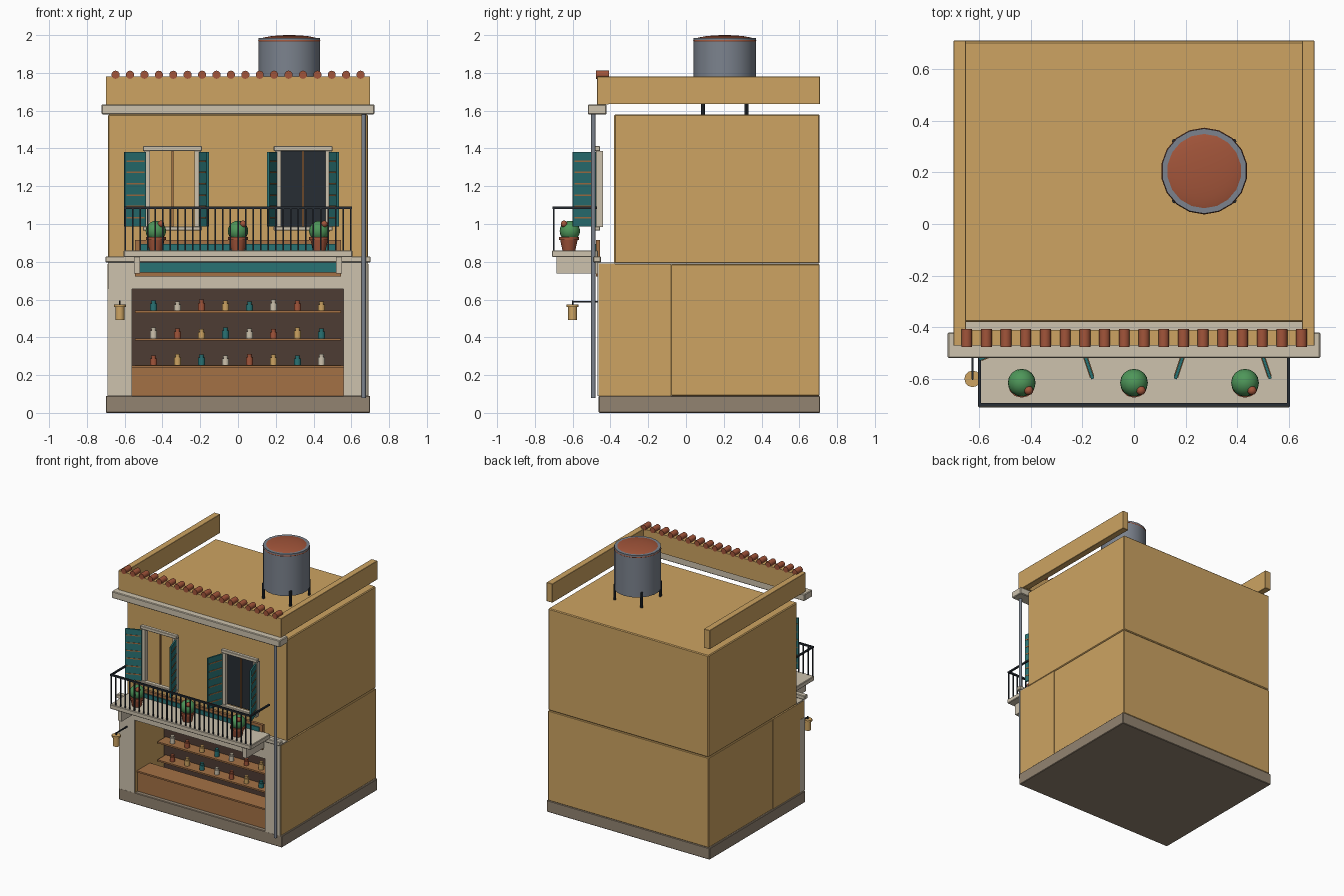
import bpy, math
from mathutils import Vector

if "Cube" in bpy.data.objects:
    bpy.data.objects.remove(bpy.data.objects["Cube"])


def material(name, *rgb):
    m = bpy.data.materials.new(name)
    m.use_nodes = True
    m.diffuse_color = (*rgb, 1)
    m.node_tree.nodes["Principled BSDF"].inputs["Base Color"].default_value = (*rgb, 1)
    return m


WALL = material("ochre plaster", .61, .37, .122)
STONE = material("pale stone", .61, .54, .42)
PLINTH = material("grey brown stone", .29, .23, .165)
TEAL = material("teal paint", .022, .17, .175)
CLAY = material("terracotta", .36, .09, .042)
METAL = material("grey metal", .2, .226, .27)
DARK = material("dark brown", .076, .045, .034)
WOOD = material("warm wood", .37, .165, .06)
IRON = material("black iron", .02, .026, .034)
GREEN = material("leaf green", .076, .305, .1)


def finish(name, mat, smooth=False):
    ob = bpy.context.object
    ob.name = name
    ob.data.materials.append(mat)
    if smooth:
        bpy.ops.object.shade_smooth_by_angle(angle=math.radians(40))
    return ob


def box(name, mat, x, y, z, bevel=0):
    """Box from (low, high) ranges on each axis."""
    lo, hi = Vector((x[0], y[0], z[0])), Vector((x[1], y[1], z[1]))
    bpy.ops.mesh.primitive_cube_add(size=1, location=(lo + hi) / 2)
    ob = bpy.context.object
    for v in ob.data.vertices:
        v.co *= hi - lo
    if bevel:
        mod = ob.modifiers.new("soft edge", "BEVEL")
        mod.width = bevel
        mod.segments = 1
    return finish(name, mat)


def cone(name, mat, x, y, z, r1, r2, sides=12, smooth=True):
    """Upright cylinder or cone between two heights."""
    bpy.ops.mesh.primitive_cone_add(vertices=sides, radius1=r1, radius2=r2, depth=z[1] - z[0],
                                    location=(x, y, (z[0] + z[1]) / 2))
    return finish(name, mat, smooth)


def ball(name, mat, loc, r, squash=1, segments=16):
    bpy.ops.mesh.primitive_uv_sphere_add(segments=segments, ring_count=10, radius=r, location=loc)
    bpy.context.object.scale.z = squash
    return finish(name, mat, True)


# Plinth, ground floor and upper floor
box("plinth", PLINTH, (-.7, .7), (-.462, .71), (0, .09), .004)
box("ground_floor_back", WALL, (-.69, .69), (-.08, .708), (.09, .787), .004)
for s, side in ((-1, "right"), (1, "left")):
    inner, outer = s * .56, s * .69
    box(side + "_shop_wall", WALL, sorted((inner, outer)), (-.46, -.08), (.09, .787))
    box(side + "_pier", STONE, sorted((inner - .002, outer - .002)), (-.468, -.41), (.09, .655))
box("shop_lintel", STONE, (-.688, .688), (-.468, -.375), (.655, .795))
box("string_course", STONE, (-.702, .702), (-.49, -.45), (.797, .828), .004)
box("upper_floor", WALL, (-.688, .688), (-.38, .708), (.79, 1.58), .006)

# Cornice, parapet and ridge of roof tiles
box("cornice", STONE, (-.722, .722), (-.52, -.42), (1.58, 1.633), .005)
box("front_parapet", WALL, (-.698, .698), (-.47, -.41), (1.633, 1.78))
for s, side in ((-1, "right"), (1, "left")):
    box(side + "_parapet", WALL, sorted((s * .65, s * .7)), (-.47, .71), (1.634, 1.78), .002)
for i in range(18):
    bpy.ops.mesh.primitive_cylinder_add(vertices=10, radius=.022, depth=.07,
                                        location=(-.648 + i * .0763, -.442, 1.79),
                                        rotation=(math.pi / 2, 0, 0))
    finish("roof_tile", CLAY, True)

# Water tank
TX, TY = .272, .205
cone("water_tank", METAL, TX, TY, (1.66, 1.985), .165, .165, 18)
ball("tank_lid", CLAY, (TX, TY, 1.97), .168, .18, 18)
for sx in (-1, 1):
    for sy in (-1, 1):
        cone("tank_leg", IRON, TX + sx * .115, TY + sy * .115, (1.575, 1.7), .01, .01, 8)

# Drain pipe
cone("drain_pipe", METAL, .665, -.49, (.08, 1.58), .012, .012, 10)

# Shop interior
box("shop_back_panel", DARK, (-.56, .56), (-.11, -.08), (.09, .787))
box("counter", WOOD, (-.56, .56), (-.43, -.29), (.09, .24))
box("counter_top", WOOD, (-.56, .56), (-.44, -.28), (.24, .252))
jar_mats = (TEAL, STONE, CLAY, WALL)
for row, z in enumerate((.248, .388, .535)):
    box("shelf", WOOD, (-.545, .545), (-.21, -.11), (z - .006, z + .006))
    for i in range(8):
        x, mat = -.447 + i * .127, jar_mats[(i + 2 - row) % 4]
        top = z + (.04, .048, .044)[(i + row) % 3]
        cone("jar_body", mat, x, -.165, (z + .006, top), .019, .019, 10)
        cone("jar_neck", mat, x, -.165, (top, top + .016), .012, .014, 10)

# Sign board
box("sign_backing", WOOD, (-.545, .545), (-.476, -.455), (.722, .915))
box("sign_panel", TEAL, (-.52, .52), (-.484, -.47), (.742, .893))

# Balcony
box("balcony_slab", STONE, (-.605, .605), (-.71, -.466), (.825, .86), .004)
for x in (-.535, .535):
    box("balcony_bracket", STONE, (x - .016, x + .016), (-.685, -.466), (.738, .825))
box("front_rail", IRON, (-.604, .604), (-.707, -.693), (1.08, 1.092))
for x in (-.598, .598):
    box("side_rail", IRON, (x - .006, x + .006), (-.7, -.47), (1.08, 1.092))
for i in range(31):
    x = -.598 + i * .03987
    box("baluster", IRON, (x - .004, x + .004), (-.704, -.696), (.858, 1.082))

# Flower pots
for x in (-.435, 0, .43):
    cone("flower_pot", CLAY, x, -.62, (.86, .925), .034, .048)
    cone("pot_rim", CLAY, x, -.62, (.915, .932), .053, .053)
    ball("bush", GREEN, (x, -.615, .963), .054)
    ball("flower", CLAY, (x + .027, -.645, 1.0), .018, 1, 10)


# Windows and shutters
def shutter(name, hinge_x, tip_x, tip_y):
    a, b = Vector((hinge_x, -.48)), Vector((tip_x, tip_y))
    d, mid = b - a, (a + b) / 2
    length, h = d.length / 2, .197
    panel = box(name, TEAL, (-length, length), (-.006, .006), (-h, h))
    slats = [box(name + "_slat", WOOD, (-length + .008, length - .008), (-.009, .009),
                 (z - .004, z + .004)) for z in (-.15 + k * .06 for k in range(6))]
    for ob in [panel] + slats:
        ob.location += Vector((mid.x, mid.y, 1.183))
        ob.rotation_euler.z = math.atan2(d.y, d.x)


for c, side in ((-.347, "right"), (.345, "left")):
    for s in (-1, 1):
        x = c + s * .134
        box(side + "_window_jamb", STONE, (x - .016, x + .016), (-.476, -.44), (.985, 1.386))
    box(side + "_window_head", STONE, (c - .156, c + .156), (-.484, -.455), (1.386, 1.412), .003)
    box(side + "_window_sill", STONE, (c - .156, c + .156), (-.49, -.455), (.965, .987), .003)
    box(side + "_window_mullion", WOOD, (c - .005, c + .005), (-.462, -.45), (.987, 1.386))
box("left_window_glass", IRON, (.226, .464), (-.452, -.445), (.987, 1.386))
shutter("right_window_outer_shutter", -.49, -.6, -.525)
shutter("right_window_inner_shutter", -.2, -.16, -.6)
shutter("left_window_inner_shutter", .2, .16, -.6)
shutter("left_window_outer_shutter", .488, .528, -.6)

# Lantern on its wall arm
LX, LY = -.625, -.6
box("lantern_arm", IRON, (LX - .004, LX + .004), (LY, -.465), (.584, .592))
cone("lantern_hook", IRON, LX, LY, (.57, .595), .004, .004, 8)
cone("lantern_body", WALL, LX, LY, (.492, .562), .024, .024)
cone("lantern_cap", WALL, LX, LY, (.56, .574), .032, .032)
